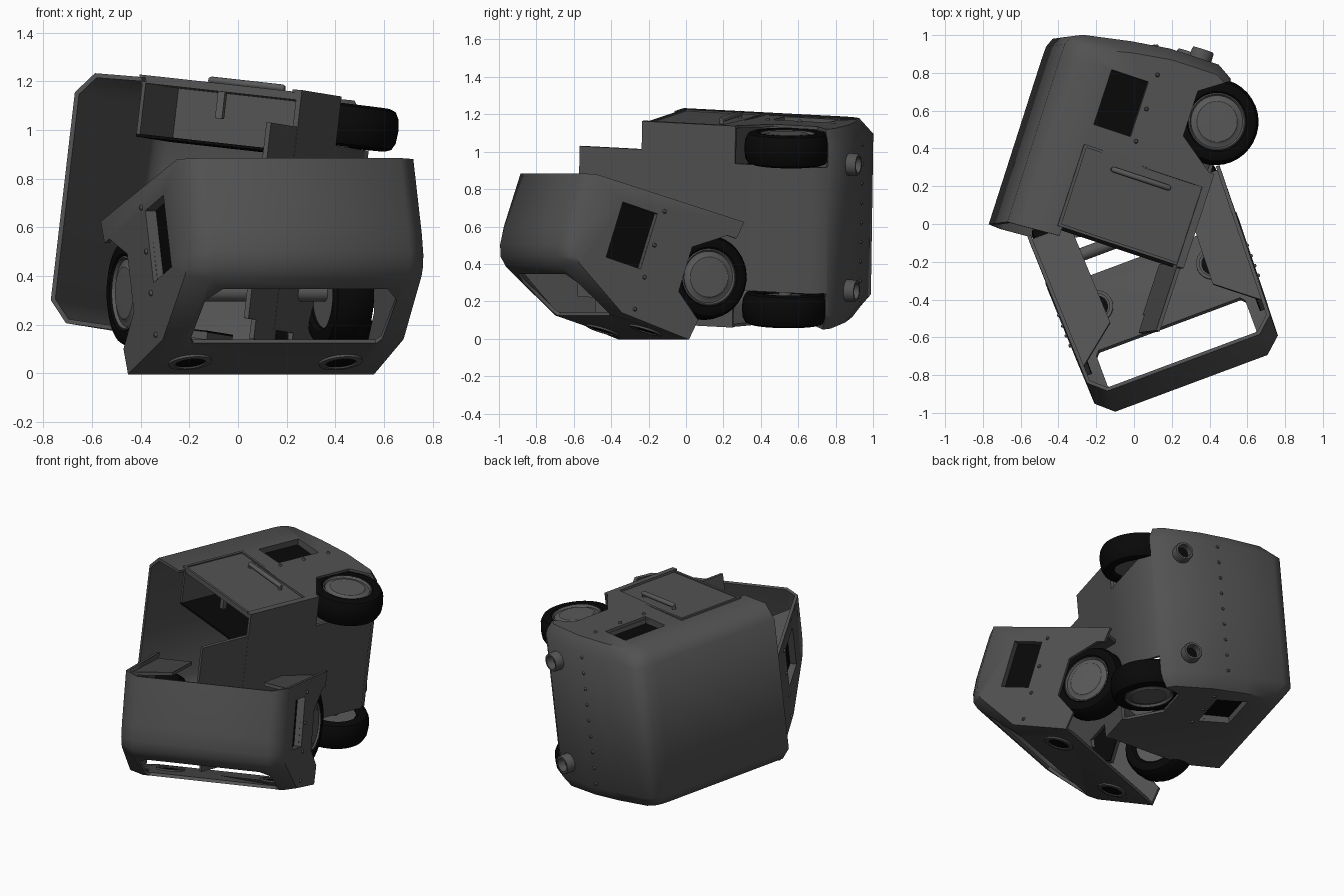
import bpy, bmesh, math
from mathutils import Matrix, Vector

if "Cube" in bpy.data.objects:
    bpy.data.objects.remove(bpy.data.objects["Cube"])

def material(name, c):
    m = bpy.data.materials.new(name)
    m.diffuse_color = (c, c, c, 1)
    m.use_nodes = True
    m.node_tree.nodes["Principled BSDF"].inputs["Base Color"].default_value = m.diffuse_color
    return m
BODY = material("body grey", 0.085)
RIM = material("rim grey", 0.10)
BLACK = material("black", 0.0025)

def frame(x_axis, y_axis, offset):
    x = Vector(x_axis).normalized()
    y = Vector(y_axis)
    y = (y - x * y.dot(x)).normalized()
    z = x.cross(y)
    return Matrix((x, y, z)).transposed().to_4x4() @ Matrix.Translation((offset, 0, 0))

# Both halves are modelled upright (x lateral, y rearward, z up), then tipped over
REAR = frame((0.115, 0.015, 0.993), (0.31, 0.95, -0.05), 0.64)
FRONT = frame((0.937, 0.349, 0), (-0.108, 0.290, 0.951), -0.01)

def finish(bm, name, mat, mtx, recalc=True):
    if recalc:
        bmesh.ops.recalc_face_normals(bm, faces=bm.faces)
    me = bpy.data.meshes.new(name)
    bm.to_mesh(me)
    bm.free()
    me.materials.append(mat)
    ob = bpy.data.objects.new(name, me)
    bpy.context.collection.objects.link(ob)
    ob.matrix_world = mtx
    return ob

def smooth(ob, deg=35):
    bpy.ops.object.select_all(action='DESELECT')
    ob.select_set(True)
    bpy.context.view_layer.objects.active = ob
    bpy.ops.object.shade_smooth_by_angle(angle=math.radians(deg))

def prism(name, pts, vec, mat, mtx):
    bm = bmesh.new()
    a = [bm.verts.new(p) for p in pts]
    b = [bm.verts.new(Vector(p) + Vector(vec)) for p in pts]
    n = len(a)
    bm.faces.new(a)
    bm.faces.new(b[::-1])
    for i in range(n):
        bm.faces.new((a[i], b[i], b[(i + 1) % n], a[(i + 1) % n]))
    return finish(bm, name, mat, mtx)

def box(name, p, q, mat, mtx):
    (x0, x1), (y0, y1), (z0, z1) = [sorted(t) for t in zip(p, q)]
    return prism(name, [(x0, y0, z0), (x1, y0, z0), (x1, y1, z0), (x0, y1, z0)], (0, 0, z1 - z0), mat, mtx)

def lathe(name, profile, n, mat, mtx):
    # profile of (radius, height) turned around local z
    bm = bmesh.new()
    rings = [[bm.verts.new((r * math.cos(2 * math.pi * k / n), r * math.sin(2 * math.pi * k / n), h))
              for k in range(n)] for r, h in profile]
    for p, q in zip(rings, rings[1:]):
        for k in range(n):
            bm.faces.new((p[k], p[(k + 1) % n], q[(k + 1) % n], q[k]))
    bmesh.ops.remove_doubles(bm, verts=bm.verts, dist=1e-5)
    ob = finish(bm, name, mat, mtx)
    smooth(ob)
    return ob

def half_width(z, roof):
    return 0.515 + 0.027 * (roof - z) / 0.94

def shell(name, prof, roof, mtx, open_last):
    # prof rows: outer y, outer z, chamfered y, chamfered z
    bm = bmesh.new()
    rows = []
    for s, cap in ((-1, 1), (-1, 0), (1, 0), (1, 1)):
        row = []
        for y, z, yi, zi in prof:
            if cap:
                row.append(bm.verts.new((s * half_width(zi, roof), yi, zi)))
            else:
                row.append(bm.verts.new((s * (half_width(z, roof) - 0.085), y, z)))
        rows.append(row)
    m = len(prof) - 1 - (1 if open_last else 0)
    for p, q in zip(rows, rows[1:]):
        for i in range(m):
            bm.faces.new((p[i], p[i + 1], q[i + 1], q[i]))
    bm.faces.new(rows[0])
    bm.faces.new(rows[3][::-1])
    bmesh.ops.remove_doubles(bm, verts=bm.verts, dist=1e-5)
    bmesh.ops.delete(bm, geom=[v for v in bm.verts if not v.link_faces], context='VERTS')
    bmesh.ops.recalc_face_normals(bm, faces=bm.faces)
    cap = max(bm.faces, key=lambda f: f.calc_center_median().x)
    if cap.normal.x < 0:
        bmesh.ops.reverse_faces(bm, faces=bm.faces)
    ob = finish(bm, name, BODY, mtx, recalc=False)
    sol = ob.modifiers.new("skin", 'SOLIDIFY')
    sol.thickness, sol.offset = 0.02, -1
    return ob

def carve(ob, cutters):
    for c in cutters:
        b = ob.modifiers.new("cut", 'BOOLEAN')
        b.operation, b.solver, b.object = 'DIFFERENCE', 'EXACT', c
        c.hide_render = True
    bpy.context.view_layer.update()
    me = bpy.data.meshes.new_from_object(ob.evaluated_get(bpy.context.evaluated_depsgraph_get()))
    ob.modifiers.clear()
    ob.data = me
    for c in cutters:
        bpy.data.objects.remove(c)
    smooth(ob, 48)

def side_details(tag, mtx, roof, wy, wz, win, rivets):
    """Wheels, window panes, rivets; returns cutters for arches and windows."""
    cuts = []
    arch = [(-0.27, -0.3), (-0.27, -0.04), (-0.13, 0.15), (0.12, 0.15), (0.24, -0.02), (0.24, -0.3)]
    y0, y1 = win
    z0, z1 = roof - 0.47, roof - 0.265
    for s in (-1, 1):
        cuts.append(prism("cutter", [(s * 0.34, wy + a, wz + b) for a, b in arch], (s * 0.4, 0, 0), BODY, mtx))
        cuts.append(box("cutter", (s * 0.45, y0, z0), (s * 0.7, y1, z1), BODY, mtx))
        # recessed pane and its four reveals
        e = 0.015
        box(tag + "_window", (s * 0.474, y0 - e, z0 - e), (s * 0.482, y1 + e, z1 + e), BLACK, mtx)
        for a, b, c, d in ((y0 - e, y0, z0, z1), (y1, y1 + e, z0, z1), (y0 - e, y1 + e, z0 - e, z0), (y0 - e, y1 + e, z1, z1 + e)):
            box(tag + "_window_reveal", (s * 0.48, a, c), (s * 0.51, b, d), BODY, mtx)
        turn = mtx @ Matrix.Translation((s * 0.43, wy, wz)) @ Matrix.Rotation(math.pi / 2 * s, 4, 'Y')
        lathe(tag + "_tyre", [(0.145, -0.07), (0.16, -0.085), (0.185, -0.088), (0.21, -0.078), (0.225, -0.05), (0.23, 0),
                              (0.225, 0.05), (0.21, 0.078), (0.185, 0.088), (0.16, 0.085), (0.145, 0.07), (0.145, -0.07)], 36, BLACK, turn)
        lathe(tag + "_rim", [(0, -0.06), (0.15, -0.06), (0.158, -0.06), (0.158, 0.074), (0.146, 0.08), (0.138, 0.068),
                             (0.118, 0.072), (0.108, 0.08), (0, 0.082)], 32, RIM, turn)
        for y in rivets:
            z = roof - 0.505
            lathe(tag + "_rivet", [(0, 0.012), (0.007, 0.01), (0.012, 0), (0.012, -0.01)], 10, BODY,
                  mtx @ Matrix.Translation((s * half_width(z, roof), y, z)) @ Matrix.Rotation(math.pi / 2 * s, 4, 'Y'))
    lathe(tag + "_axle", [(0.035, -0.4), (0.035, 0.4)], 16, RIM,
          mtx @ Matrix.Translation((0, wy, wz)) @ Matrix.Rotation(math.pi / 2, 4, 'Y'))
    return cuts

def lamp(name, x, y, z, r, length, sign, mtx):
    turn = mtx @ Matrix.Translation((x, y, z)) @ Matrix.Rotation(-sign * math.pi / 2, 4, 'X')
    lathe(name + "_ring", [(r * 0.8, -0.03), (r, -0.03), (r, length * 0.8), (r * 0.92, length), (r * 0.72, length), (r * 0.66, 0)], 24, BODY, turn)
    lathe(name + "_lens", [(0, 0.012), (r * 0.7, 0.006), (r * 0.7, -0.02), (0, -0.025)], 24, BLACK, turn)

# ---- rear half, lying on its side
rear = shell("rear_body", [(-0.255, 0.757, -0.255, 0.68), (0.66, 0.762, 0.64, 0.685), (0.735, 0.76, 0.68, 0.68),
                           (0.785, 0.74, 0.72, 0.665), (0.812, 0.685, 0.75, 0.63), (0.86, 0.43, 0.80, 0.41),
                           (0.888, 0.22, 0.83, 0.2), (0.888, -0.05, 0.83, -0.05), (0.84, -0.13, 0.79, -0.12),
                           (0.76, -0.2, 0.73, -0.2), (-0.2, -0.2, -0.2, -0.2)], 0.755, REAR, False)
cuts = side_details("rear", REAR, 0.755, 0.596, -0.13, (0.375, 0.68), (0.36, 0.54, 0.73))
cuts.append(prism("cutter", [(-0.7, -0.3, 0.55), (-0.7, -0.3, -0.3), (-0.7, 0.07, -0.3), (-0.7, 0.04, -0.15)], (0.25, 0, 0), BODY, REAR))
cuts.append(box("cutter", (0.45, -0.4, -0.16), (0.7, 0.24, 0.48), BODY, REAR))
carve(rear, cuts)

# torn floor plate
prism("torn_floor", [(-0.5, -0.17, -0.199), (-0.5, -0.45, -0.199), (-0.42, -0.45, -0.199), (-0.42, -0.55, -0.199),
                     (0.39, -0.55, -0.199), (0.39, -0.2, -0.199), (0.53, -0.2, -0.199), (0.53, -0.17, -0.199)],
      (0, 0, 0.02), BODY, REAR)

# sliding door with frame lip, handle, and pocket behind it
box("door_panel", (0.50, -0.185, -0.19), (0.525, 0.25, 0.505), BODY, REAR)
for lo, hi in (((0.50, -0.195, 0.49), (0.533, 0.26, 0.507)), ((0.50, 0.245, -0.19), (0.533, 0.26, 0.5)),
               ((0.50, -0.195, -0.19), (0.533, -0.18, 0.5))):
    box("door_frame", lo, hi, BODY, REAR)
box("door_pocket_top", (0.29, -0.2, 0.475), (0.51, 0.25, 0.49), BODY, REAR)
box("door_pocket_back", (0.29, 0.235, -0.17), (0.51, 0.25, 0.48), BODY, REAR)
box("door_pocket_lining", (0.278, -0.2, -0.17), (0.29, 0.25, 0.49), BLACK, REAR)
for z in (0.01, 0.32):
    lathe("handle_post", [(0.012, 0), (0.012, 0.035)], 12, RIM,
          REAR @ Matrix.Translation((0.515, 0.18, z)) @ Matrix.Rotation(math.pi / 2, 4, 'Y'))
lathe("handle_bar", [(0, -0.168), (0.01, -0.165), (0.015, -0.155), (0.015, 0.155), (0.01, 0.165), (0, 0.168)], 14, RIM,
      REAR @ Matrix.Translation((0.548, 0.18, 0.165)))
box("inner_latch", (0.39, -0.14, 0.15), (0.5, -0.11, 0.18), RIM, REAR)

# tail lamps and rivet row
for s in (-1, 1):
    lamp("tail_lamp", s * 0.34, 0.888, 0.04, 0.06, 0.055, 1, REAR)
for k in range(9):
    lathe("tail_rivet", [(0, 0.01), (0.007, 0.008), (0.011, 0), (0.011, -0.015)], 10, BODY,
          REAR @ Matrix.Translation((-0.42 + 0.105 * k, 0.879, 0.29)) @ Matrix.Rotation(-math.pi / 2, 4, 'X'))

# ---- front half, standing on its nose
front = shell("front_body", [(0.60, 1.015, 0.62, 0.94), (0.30, 1.018, 0.30, 0.94), (0.20, 1.008, 0.21, 0.93),
                             (0.14, 0.985, 0.165, 0.91), (0.10, 0.94, 0.135, 0.88), (-0.06, 0.59, -0.04, 0.575),
                             (-0.06, 0.17, -0.06, 0.17), (0.635, 0.065, 0.635, 0.065)], 1.015, FRONT, True)
cuts = side_details("front", FRONT, 1.015, 0.297, 0.154, (0.215, 0.525), (0.0, 0.18, 0.36, 0.55))
# windscreen opening
pane = [(-0.40, -0.01), (-0.42, 0.06), (-0.42, 0.68), (-0.36, 0.86), (0.36, 0.86), (0.42, 0.68), (0.42, 0.06), (0.40, -0.01)]
n = Vector((0, -0.907, 0.421))
cuts.append(prism("cutter", [Vector((x, -0.06 + 0.16 * t, 0.59 + 0.345 * t)) + n * 0.1 for x, t in pane], n * -0.2, BODY, FRONT))
carve(front, cuts)
for s in (-1, 1):
    lamp("head_lamp", s * 0.33, -0.06, 0.346, 0.09, 0.012, -1, FRONT)
    # inner bulkhead remnants covering the wheel wells at the tear
    prism("bulkhead", [(s * 0.53, 0.58, 0.075), (s * 0.31, 0.58, 0.075), (s * 0.29, 0.58, 0.66), (s * 0.505, 0.58, 0.84)],
          (0, 0.02, 0), BODY, FRONT)
